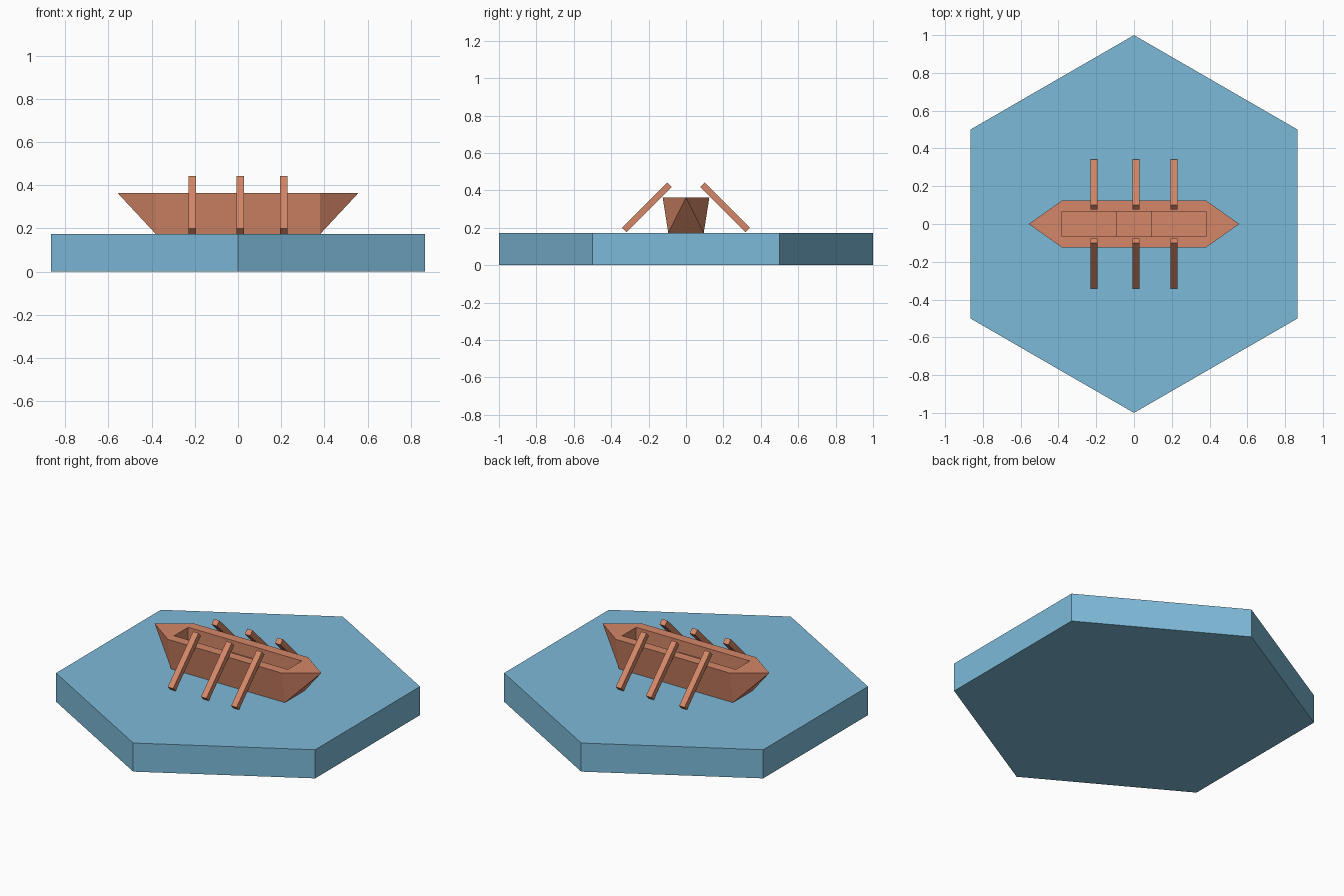
import bpy, bmesh, math
from mathutils import Matrix

if "Cube" in bpy.data.objects:
    bpy.data.objects.remove(bpy.data.objects["Cube"])


def material(name, rgb):
    m = bpy.data.materials.new(name)
    m.diffuse_color = (*rgb, 1)
    m.use_nodes = True
    m.node_tree.nodes["Principled BSDF"].inputs["Base Color"].default_value = m.diffuse_color
    return m


WATER = material("water blue", (0.205, 0.491, 0.694))
WOOD = material("warm wood", (0.665, 0.242, 0.138))


def finish(name, bm, mat):
    bmesh.ops.recalc_face_normals(bm, faces=bm.faces)
    me = bpy.data.meshes.new(name)
    bm.to_mesh(me)
    bm.free()
    me.materials.append(mat)
    ob = bpy.data.objects.new(name, me)
    bpy.context.collection.objects.link(ob)
    return ob


def box(name, size, loc, mat, tilt=0):
    bm = bmesh.new()
    bmesh.ops.create_cube(bm, size=1)
    bm.transform(Matrix.Translation(loc) @ Matrix.Rotation(tilt, 4, 'X')
                 @ Matrix.Diagonal((*size, 1)))
    return finish(name, bm, mat)


WATER_Z, RIM_Z = 0.173, 0.363
HALF_LEN, TIP = 0.38, 0.557

# Hexagonal water tile, corners pointing along y
bm = bmesh.new()
bmesh.ops.create_cone(bm, cap_ends=True, segments=6, radius1=1, radius2=1, depth=WATER_Z)
first = bm.verts[:][0].co
turn = math.pi / 2 - math.atan2(first.y, first.x)
bm.transform(Matrix.Translation((0, 0, WATER_Z / 2)) @ Matrix.Rotation(turn, 4, 'Z'))
finish("water_tile", bm, WATER)

# Hull: flared sides, raked pointed ends, rectangular well
bm = bmesh.new()


def ring(half_width, z):
    return [bm.verts.new((x * HALF_LEN, y * half_width, z))
            for x, y in ((-1, -1), (1, -1), (1, 1), (-1, 1))]


keel = ring(0.095, WATER_Z)
rim = ring(0.125, RIM_Z)
inner = ring(0.067, RIM_Z)
floor = ring(0.067, 0.22)
bm.faces.new(keel)
bm.faces.new(floor)
for a, b in ((0, 1), (2, 3)):                      # long sides and side rims
    bm.faces.new((keel[a], keel[b], rim[b], rim[a]))
    bm.faces.new((rim[a], rim[b], inner[b], inner[a]))
for a in range(4):                                 # well walls
    b = (a + 1) % 4
    bm.faces.new((inner[a], inner[b], floor[b], floor[a]))
for a, b, x in ((1, 2, TIP), (3, 0, -TIP)):        # bow and stern
    tip = bm.verts.new((x, 0, RIM_Z))
    bm.faces.new((keel[a], keel[b], tip))
    bm.faces.new((keel[a], tip, rim[a]))
    bm.faces.new((keel[b], rim[b], tip))
    bm.faces.new((rim[a], tip, rim[b], inner[b], inner[a]))
finish("hull", bm, WOOD)

# Bench across the middle of the well
box("bench", (0.187, 0.136, 0.075), (0, 0, 0.2525), WOOD)

# Three oars on each side, leaning 45 degrees
for side, label in ((-1, "front"), (1, "back")):
    for i, x in enumerate((-0.212, 0.01, 0.212)):
        box(f"{label}_oar_{i + 1}", (0.036, 0.343, 0.034), (x, side * 0.209, 0.308),
            WOOD, -side * math.pi / 4)
